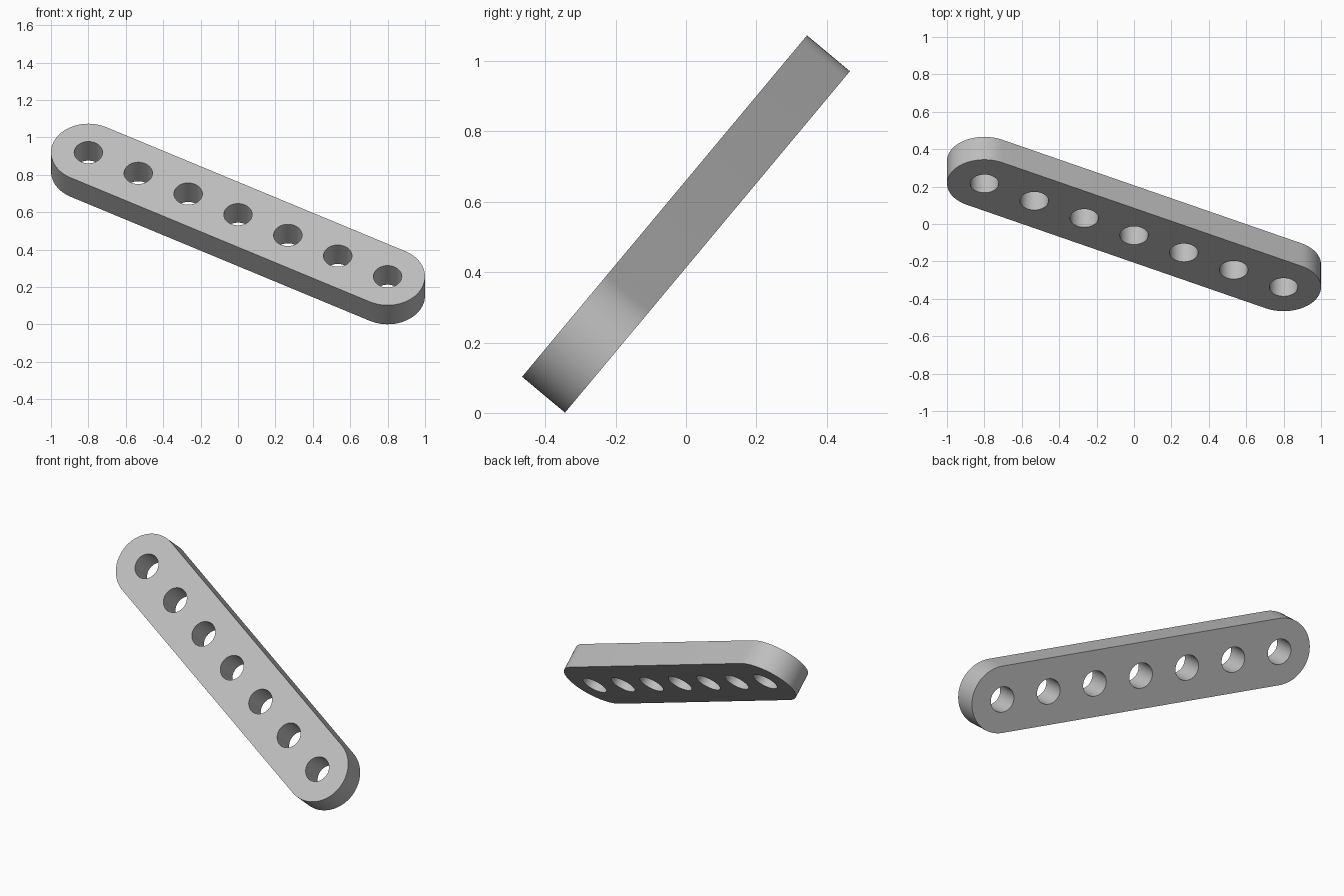
import bpy
import bmesh
import math
from mathutils import Matrix, Vector

cube = bpy.data.objects.get("Cube")
if cube:
    bpy.data.objects.remove(cube, do_unlink=True)

HALF_LENGTH = 0.909      # centre to end hole
END_RADIUS = 0.2
HOLE_RADIUS = 0.076
THICKNESS = 0.159
HOLES = 7

grey = bpy.data.materials.new("plain_grey")
grey.use_nodes = True
colour = (0.52, 0.52, 0.52, 1)
grey.diffuse_color = colour
grey.node_tree.nodes["Principled BSDF"].inputs["Base Color"].default_value = colour


def make_object(name, bm):
    mesh = bpy.data.meshes.new(name)
    bmesh.ops.recalc_face_normals(bm, faces=bm.faces)
    bm.to_mesh(mesh)
    bm.free()
    obj = bpy.data.objects.new(name, mesh)
    bpy.context.collection.objects.link(obj)
    mesh.materials.append(grey)
    return obj


# Bar with rounded ends, lying flat along its own x axis
bm = bmesh.new()
outline = []
steps = 32
for side in (1, -1):
    for i in range(steps + 1):
        a = math.pi * (i / steps - 0.5)
        outline.append(bm.verts.new((side * (HALF_LENGTH + END_RADIUS * math.cos(a)),
                                     side * END_RADIUS * math.sin(a),
                                     -THICKNESS / 2)))
base = bm.faces.new(outline)
top = bmesh.ops.extrude_face_region(bm, geom=[base])["geom"]
bmesh.ops.translate(bm, vec=(0, 0, THICKNESS),
                    verts=[g for g in top if isinstance(g, bmesh.types.BMVert)])
bar = make_object("perforated_bar", bm)

# Row of evenly spaced round holes
bm = bmesh.new()
for i in range(HOLES):
    x = HALF_LENGTH * (2 * i / (HOLES - 1) - 1)
    bmesh.ops.create_cone(bm, cap_ends=True, segments=48, radius1=HOLE_RADIUS,
                          radius2=HOLE_RADIUS, depth=THICKNESS * 2,
                          matrix=Matrix.Translation((x, 0, 0)))
cutter = make_object("hole_cutter", bm)
cutter.hide_render = True

cut = bar.modifiers.new("holes", 'BOOLEAN')
cut.operation = 'DIFFERENCE'
cut.solver = 'EXACT'
cut.object = cutter
bpy.ops.object.select_all(action='DESELECT')
bar.select_set(True)
bpy.context.view_layer.objects.active = bar
bpy.ops.object.modifier_apply(modifier=cut.name)
bpy.data.objects.remove(cutter, do_unlink=True)

# Slope the bar down to its left and lean it back
along = Vector((0.8, -0.432 * 0.641, -0.432 * 0.768)).normalized()
normal = Vector((0, -0.768, 0.641)).normalized()
across = normal.cross(along)
pose = Matrix((along, across, normal)).transposed().to_4x4()
bar.data.transform(Matrix.Translation((0, 0, 0.537)) @ pose)

bpy.ops.object.shade_smooth_by_angle(angle=math.radians(30))
